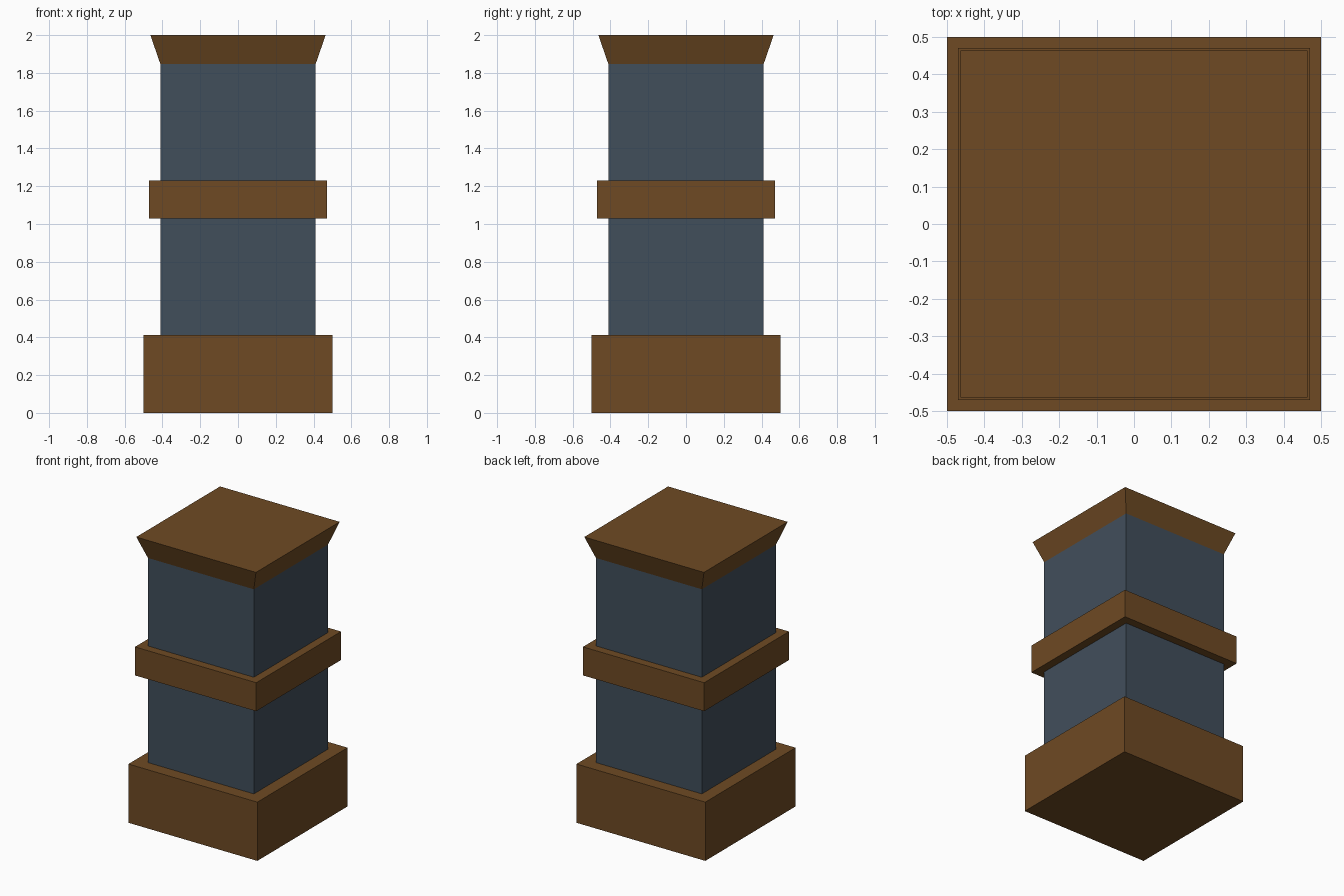
import bpy
import bmesh

if "Cube" in bpy.data.objects:
    bpy.data.objects.remove(bpy.data.objects["Cube"])


def material(name, rgb):
    mat = bpy.data.materials.new(name)
    mat.diffuse_color = (*rgb, 1.0)
    mat.use_nodes = True
    mat.node_tree.nodes["Principled BSDF"].inputs["Base Color"].default_value = mat.diffuse_color
    return mat


brown = material("brown wood", (0.156, 0.068, 0.017))
slate = material("slate blue", (0.053, 0.077, 0.105))


def square_block(name, z0, z1, half_bottom, half_top, mat):
    """Square block, optionally flared from bottom to top."""
    bm = bmesh.new()
    bmesh.ops.create_cube(bm, size=2.0)
    for v in bm.verts:
        top = v.co.z > 0
        half = half_top if top else half_bottom
        v.co.x *= half
        v.co.y *= half
        v.co.z = z1 if top else z0
    mesh = bpy.data.meshes.new(name)
    bm.to_mesh(mesh)
    bm.free()
    mesh.materials.append(mat)
    obj = bpy.data.objects.new(name, mesh)
    bpy.context.collection.objects.link(obj)
    return obj


# Wide plinth, tall shaft, middle band and flared cap
square_block("base", 0.0, 0.412, 0.5, 0.5, brown)
square_block("shaft", 0.412, 1.847, 0.411, 0.411, slate)
square_block("middle_band", 1.03, 1.23, 0.47, 0.47, brown)
square_block("flared_cap", 1.847, 2.0, 0.411, 0.464, brown)
